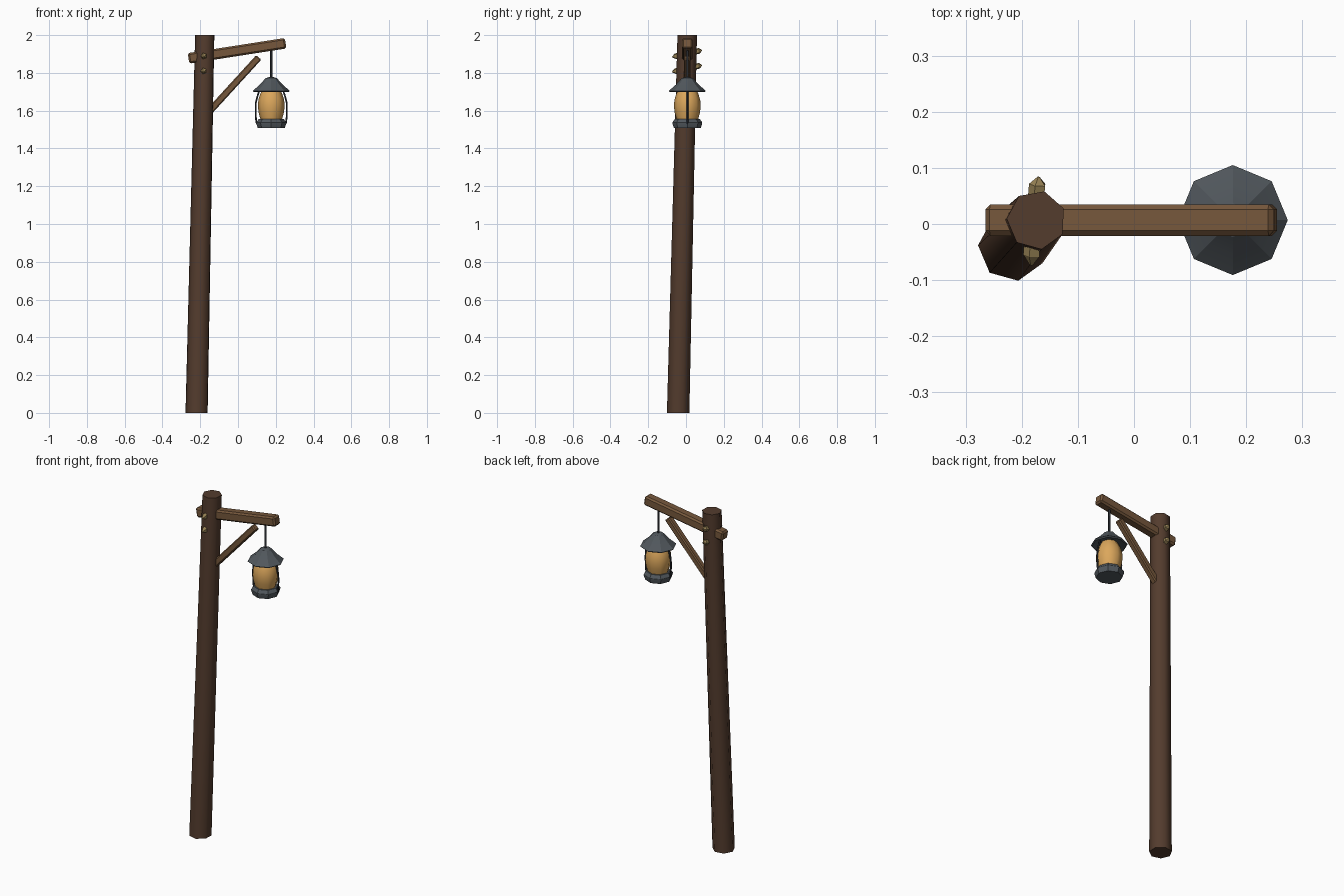
import bpy, math
from mathutils import Vector, Matrix

cube = bpy.data.objects.get("Cube")
if cube:
    bpy.data.objects.remove(cube, do_unlink=True)


def material(name, rgb):
    m = bpy.data.materials.new(name)
    m.use_nodes = True
    colour = [(c / 255) ** 2.2 for c in rgb] + [1]
    m.diffuse_color = colour
    m.node_tree.nodes["Principled BSDF"].inputs["Base Color"].default_value = colour
    return m


DARK_WOOD = material("dark wood", (84, 62, 49))
WOOD = material("wood", (117, 88, 62))
PALE_WOOD = material("pale wood", (150, 129, 86))
METAL = material("grey metal", (82, 88, 93))
IRON = material("dark iron", (47, 50, 55))
GLASS = material("amber glass", (218, 165, 92))


def add_mesh(name, verts, faces, mat, smooth=None):
    mesh = bpy.data.meshes.new(name)
    mesh.from_pydata(verts, [], faces)
    mesh.materials.append(mat)
    ob = bpy.data.objects.new(name, mesh)
    bpy.context.collection.objects.link(ob)
    if smooth:
        bpy.ops.object.select_all(action='DESELECT')
        ob.select_set(True)
        bpy.context.view_layer.objects.active = ob
        bpy.ops.object.shade_smooth_by_angle(angle=math.radians(smooth))
    return ob


def loft(name, rings, sides, mat, turn=0, smooth=None):
    """Skin a stack of (centre, radius) polygons, capped at both ends."""
    verts, faces = [], []
    for centre, r in rings:
        for i in range(sides):
            a = turn + math.tau * i / sides
            verts.append(Vector(centre) + Vector((r * math.cos(a), r * math.sin(a), 0)))
    for k in range(len(rings) - 1):
        for i in range(sides):
            j = (i + 1) % sides
            faces.append([k * sides + i, k * sides + j, (k + 1) * sides + j, (k + 1) * sides + i])
    faces.append(list(range(sides))[::-1])
    faces.append([(len(rings) - 1) * sides + i for i in range(sides)])
    return add_mesh(name, verts, faces, mat, smooth)


def aim(a, b):
    """Frame at the midpoint of a-b with local z along it."""
    d = Vector(b) - Vector(a)
    turn = d.to_track_quat('Z', 'Y').to_matrix().to_4x4()
    return Matrix.Translation((Vector(a) + Vector(b)) / 2) @ turn, d.length


def timber(name, a, b, width, mat, bevel):
    """Square beam from a to b with chamfered edges."""
    frame, length = aim(a, b)
    bpy.ops.mesh.primitive_cube_add(size=1)
    ob = bpy.context.object
    ob.name = name
    ob.data.transform(Matrix.Diagonal((width, width, length, 1)))
    ob.matrix_world = frame
    ob.data.materials.append(mat)
    mod = ob.modifiers.new("chamfer", 'BEVEL')
    mod.width = bevel
    mod.segments = 1
    return ob


def rod(name, points, r):
    curve = bpy.data.curves.new(name, 'CURVE')
    curve.dimensions = '3D'
    curve.bevel_depth = r
    curve.bevel_resolution = 1
    curve.use_fill_caps = True
    spline = curve.splines.new('POLY')
    spline.points.add(len(points) - 1)
    for p, co in zip(spline.points, points):
        p.co = (*co, 1)
    curve.materials.append(IRON)
    ob = bpy.data.objects.new(name, curve)
    bpy.context.collection.objects.link(ob)


# Leaning post
loft("post", [((-0.217, -0.041, 0), 0.061), ((-0.174, 0.007, 2), 0.053)], 7,
     DARK_WOOD, math.radians(23), 55)

# Arm and diagonal brace
timber("arm", (-0.262, 0.007, 1.877), (0.252, 0.007, 1.957), 0.056, WOOD, 0.009)
timber("brace", (-0.165, 0.004, 1.581), (0.11, 0.007, 1.882), 0.036, WOOD, 0.006)

# Pointed pegs driven through the post
for name, z in (("upper_peg", 1.902), ("lower_peg", 1.823)):
    frame, length = aim((-0.183, -0.073, z - 0.018), (-0.17, 0.084, z + 0.018))
    half = length / 2
    peg = loft(name, [((0, 0, -half), 0.003), ((0, 0, 0.018 - half), 0.016),
                      ((0, 0, half - 0.014), 0.016), ((0, 0, half), 0.002)], 5, PALE_WOOD)
    peg.matrix_world = frame

# Lantern
CX, CY = 0.176, 0.007


def lantern_part(name, profile, mat, smooth):
    loft(name, [((CX, CY, z), r) for r, z in profile], 8, mat, 0, smooth)


lantern_part("lantern_roof", [(0.045, 1.712), (0.092, 1.699), (0.098, 1.705), (0.06, 1.738),
                              (0.03, 1.772), (0.012, 1.778)], METAL, 30)
lantern_part("lantern_glass", [(0.044, 1.715), (0.058, 1.69), (0.068, 1.658), (0.071, 1.625),
                               (0.067, 1.59), (0.056, 1.55)], GLASS, 60)
lantern_part("lantern_base", [(0.071, 1.507), (0.079, 1.532), (0.079, 1.538),
                              (0.066, 1.556), (0.05, 1.556)], METAL, 30)

rod("hanger", [(CX, CY, 1.775), (CX, CY, 1.93)], 0.006)
for name, s in (("right_guard_wire", -1), ("left_guard_wire", 1)):
    rod(name, [(CX + s * r, CY, z) for r, z in
               ((0.06, 1.715), (0.072, 1.68), (0.081, 1.645), (0.083, 1.61), (0.08, 1.54), (0.074, 1.53))], 0.005)
